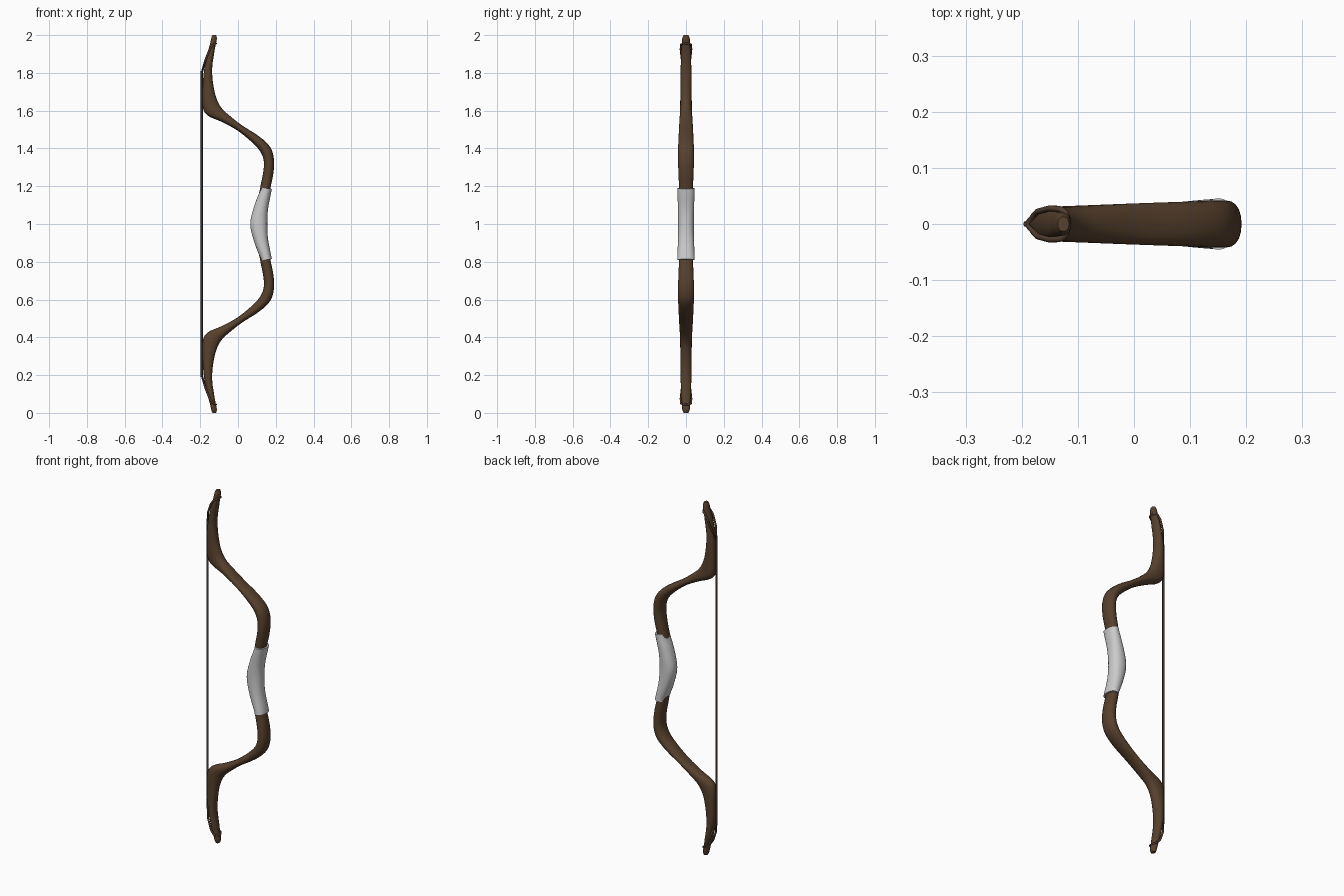
import bpy, bmesh, math
from mathutils import Vector

if "Cube" in bpy.data.objects:
    bpy.data.objects.remove(bpy.data.objects["Cube"])


def material(name, color):
    m = bpy.data.materials.new(name)
    m.diffuse_color = (*color, 1)
    m.use_nodes = True
    m.node_tree.nodes["Principled BSDF"].inputs["Base Color"].default_value = m.diffuse_color
    return m


wood = material("wood", (0.095, 0.052, 0.026))
cord = material("cord", (0.085, 0.048, 0.03))


def spline(keys, steps):
    """Catmull-Rom through key tuples."""
    out, n = [], len(keys)
    for i in range(n - 1):
        p = [keys[max(0, min(n - 1, i + k))] for k in (-1, 0, 1, 2)]
        for s in range(steps):
            t = s / steps
            out.append([0.5 * (2 * b + (c - a) * t + (2 * a - 5 * b + 4 * c - d) * t * t
                               + (3 * b - a - 3 * c + d) * t ** 3) for a, b, c, d in zip(*p)])
    out.append(list(keys[-1]))
    return out


def flip(s):
    return (s[0], 2 - s[1], s[2], 2 - s[3], s[4])


def loft(name, half, steps=4, sides=20, mat=None):
    """Skin oval sections (belly x,z, back x,z, half width), mirrored about z = 1."""
    keys = [flip(s) for s in reversed(half[1:])] + half
    bm = bmesh.new()
    rings = []
    for xa, za, xb, zb, hy in spline(keys, steps):
        mid = Vector(((xa + xb) / 2, 0, (za + zb) / 2))
        u = Vector(((xb - xa) / 2, 0, (zb - za) / 2))
        ring = []
        for k in range(sides):
            a = 2 * math.pi * k / sides
            c, s = math.cos(a), math.sin(a)
            c, s = (math.copysign(abs(v) ** 0.9, v) for v in (c, s))
            ring.append(bm.verts.new(mid + u * c + Vector((0, hy * s, 0))))
        rings.append(ring)
    for r, q in zip(rings, rings[1:]):
        for k in range(sides):
            j = (k + 1) % sides
            bm.faces.new((r[k], r[j], q[j], q[k]))
    bm.faces.new(rings[0])
    bm.faces.new(rings[-1])
    bmesh.ops.recalc_face_normals(bm, faces=bm.faces)
    me = bpy.data.meshes.new(name)
    bm.to_mesh(me)
    bm.free()
    ob = bpy.data.objects.new(name, me)
    bpy.context.collection.objects.link(ob)
    if mat:
        me.materials.append(mat)
    bpy.ops.object.select_all(action='DESELECT')
    ob.select_set(True)
    bpy.context.view_layer.objects.active = ob
    bpy.ops.object.shade_smooth_by_angle(angle=math.radians(45))
    return ob


def tube(name, points, radius, closed=False):
    cu = bpy.data.curves.new(name, 'CURVE')
    cu.dimensions = '3D'
    cu.bevel_depth = radius
    cu.bevel_resolution = 2
    cu.use_fill_caps = True
    sp = cu.splines.new('POLY')
    sp.points.add(len(points) - 1)
    for p, co in zip(sp.points, points):
        p.co = (*co, 1)
    sp.use_cyclic_u = closed
    sp.use_smooth = True
    ob = bpy.data.objects.new(name, cu)
    cu.materials.append(cord)
    bpy.context.collection.objects.link(ob)


# Recurved wooden stave, thickening at the elbows
loft("bow_stave", [
    (.085, 1.0, .140, 1.0, .035),
    (.117, 1.19, .170, 1.18, .037),
    (.133, 1.27, .186, 1.26, .040),
    (.137, 1.33, .191, 1.335, .042),
    (.120, 1.38, .172, 1.405, .042),
    (.080, 1.427, .113, 1.463, .040),
    (.000, 1.493, .020, 1.523, .037),
    (-.085, 1.540, -.050, 1.578, .034),
    (-.150, 1.568, -.085, 1.612, .032),
    (-.181, 1.600, -.108, 1.650, .031),
    (-.188, 1.660, -.124, 1.700, .030),
    (-.185, 1.760, -.135, 1.770, .029),
    (-.177, 1.830, -.136, 1.835, .028),
    (-.160, 1.910, -.126, 1.905, .026),
    (-.149, 1.950, -.119, 1.945, .022),
    (-.142, 1.982, -.112, 1.980, .020),
    (-.136, 2.000, -.116, 2.000, .013),
], mat=wood)

# Pale grip sleeve, swelling toward the hand
loft("grip", [
    (.065, 1.0, .155, 1.0, .042),
    (.084, 1.09, .159, 1.08, .043),
    (.116, 1.175, .176, 1.168, .045),
    (.121, 1.193, .179, 1.186, .046),
], steps=6, sides=24)

# Bowstring
tube("bowstring", [(-.192, 0, .19), (-.192, 0, 1.81)], .0055)

# String loops forking around each tip
for name, top in (("upper_string_loop", True), ("lower_string_loop", False)):
    pts = [(-.192, 0, 1.80), (-.172, -.022, 1.87), (-.150, -.028, 1.925)]
    for k in range(9):
        a = -math.pi / 2 + math.pi * k / 8
        pts.append((-.134 + .017 * math.cos(a), .027 * math.sin(a), 1.948 + .008 * math.cos(a)))
    pts += [(-.150, .028, 1.925), (-.172, .022, 1.87)]
    if not top:
        pts = [(x, y, 2 - z) for x, y, z in pts]
    tube(name, pts, .0055, closed=True)
